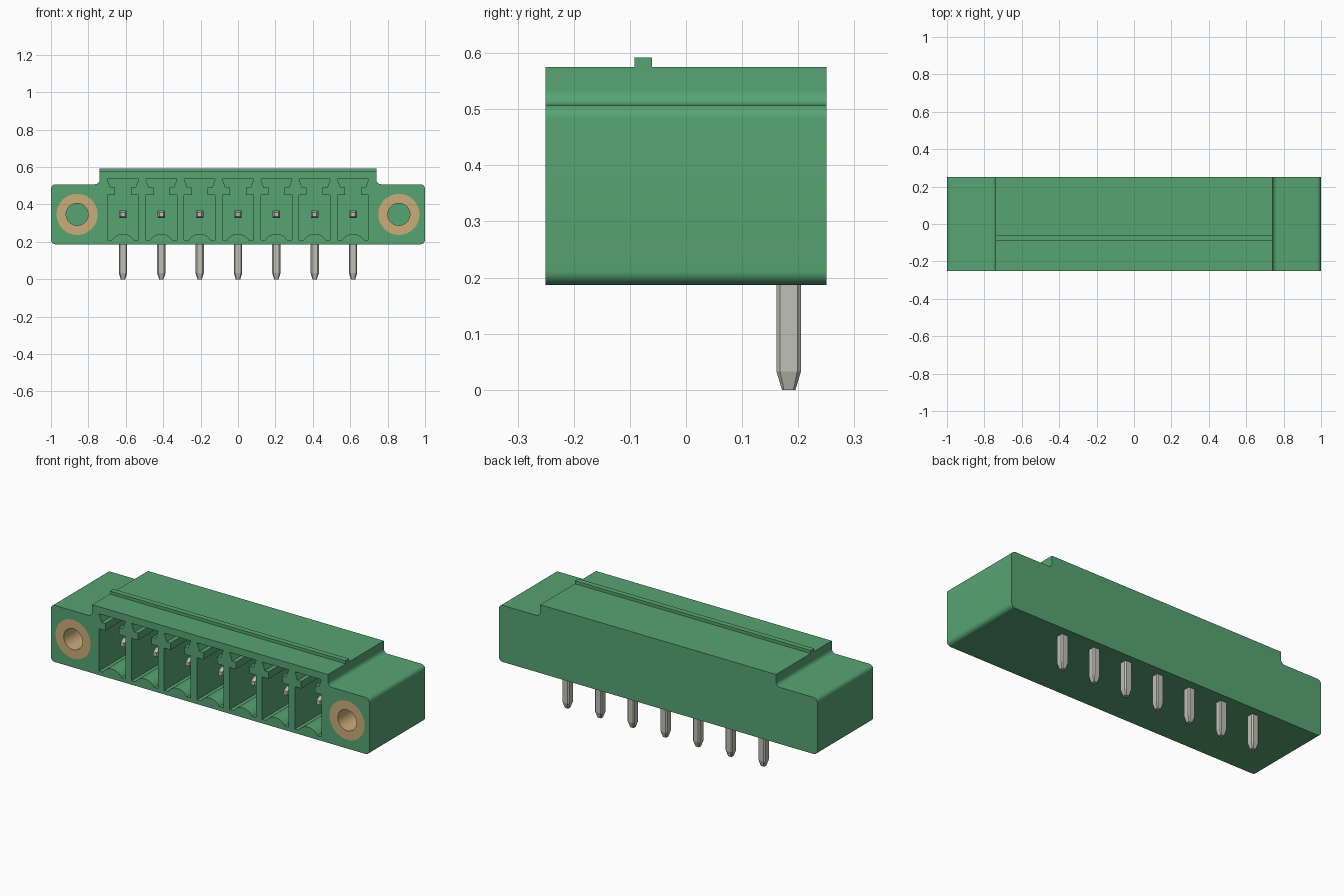
import bpy, bmesh, math
from mathutils import Vector

old = bpy.data.objects.get("Cube")
if old:
    bpy.data.objects.remove(old, do_unlink=True)


def material(name, rgb):
    m = bpy.data.materials.new(name)
    m.use_nodes = True
    m.diffuse_color = (*rgb, 1)
    m.node_tree.nodes["Principled BSDF"].inputs["Base Color"].default_value = (*rgb, 1)
    return m


GREEN = material("green plastic", (0.095, 0.37, 0.17))
BRASS = material("tan brass", (0.60, 0.42, 0.195))
METAL = material("pale grey metal", (0.53, 0.53, 0.465))

FRONT, BACK = -0.25, 0.25
PITCH, COUNT = 0.205, 7
AXIS_Z = 0.347
STATIONS = [(i - (COUNT - 1) / 2) * PITCH for i in range(COUNT)]


def finish(bm, name, mat):
    bmesh.ops.recalc_face_normals(bm, faces=bm.faces)
    mesh = bpy.data.meshes.new(name)
    bm.to_mesh(mesh)
    bm.free()
    mesh.materials.append(mat)
    obj = bpy.data.objects.new(name, mesh)
    bpy.context.collection.objects.link(obj)
    return obj


def loft(bm, rings, closed=False):
    """Skin a list of equal point rings; cap the ends unless closed."""
    loops = [[bm.verts.new(p) for p in ring] for ring in rings]
    n = len(loops[0])
    pairs = list(zip(loops, loops[1:])) + ([(loops[-1], loops[0])] if closed else [])
    for a, b in pairs:
        for i in range(n):
            j = (i + 1) % n
            bm.faces.new((a[i], a[j], b[j], b[i]))
    if not closed:
        bm.faces.new(loops[0])
        bm.faces.new(loops[-1])


def extrude_y(bm, outline, y0, y1):
    loft(bm, [[(x, y, z) for x, z in outline] for y in (y0, y1)])


def arc(cx, cz, r, start, end, steps=8):
    angles = [math.radians(start + (end - start) * i / steps) for i in range(steps + 1)]
    return [(cx + r * math.cos(a), cz + r * math.sin(a)) for a in angles]


def mirrored(half):
    """Complete a right-hand outline with its left-hand reflection."""
    return half + [(-x, z) for x, z in reversed(half)]


def smooth(obj):
    bpy.ops.object.select_all(action='DESELECT')
    obj.select_set(True)
    bpy.context.view_layer.objects.active = obj
    bpy.ops.object.shade_smooth_by_angle(angle=math.radians(30))


# Housing: rounded flanges with a taller middle section
R = 0.025
BOTTOM, FLANGE, TOP, SIDE = 0.187, 0.508, 0.575, 0.74
bm = bmesh.new()
outline = mirrored(arc(1 - R, BOTTOM + R, R, -90, 0)
                   + arc(1 - R, FLANGE - R, R, 0, 90)
                   + arc(SIDE + R, FLANGE + R, R, 270, 180)
                   + [(SIDE, TOP)])
extrude_y(bm, outline, FRONT, BACK)
housing = finish(bm, "housing", GREEN)

# Cutter: keyed contact pockets and the screw insert bores
POCKET_BACK, BORE_BACK = 0.13, 0.08
INSERT_X, OUTER, INNER = 0.86, 0.11, 0.059
bm = bmesh.new()
bump = arc(0, 0.175, 0.068, 90, 31, 6)
half = bump[1:] + [(0.083, 0.21), (0.083, 0.45), (0.043, 0.45),
                   (0.043, 0.49), (0.067, 0.49), (0.083, 0.535)]
pocket = mirrored(half)
for x in STATIONS:
    extrude_y(bm, [(x + px, pz) for px, pz in pocket], FRONT - 0.05, POCKET_BACK)
for side in (-1, 1):
    circle = arc(side * INSERT_X, AXIS_Z, OUTER, 0, 360, 48)[:-1]
    extrude_y(bm, circle, FRONT - 0.05, BORE_BACK)
cutter = finish(bm, "pocket_cutter", GREEN)
cutter.hide_render = True

cut = housing.modifiers.new("pockets", 'BOOLEAN')
cut.operation = 'DIFFERENCE'
cut.solver = 'EXACT'
cut.object = cutter
bpy.context.view_layer.objects.active = housing
bpy.ops.object.modifier_apply(modifier=cut.name)
bpy.data.objects.remove(cutter, do_unlink=True)
smooth(housing)

# Rib along the top
bm = bmesh.new()
extrude_y(bm, [(-SIDE, TOP - 0.01), (SIDE, TOP - 0.01), (SIDE, 0.592), (-SIDE, 0.592)],
          -0.092, -0.061)
finish(bm, "top_rib", GREEN)

# Threaded inserts in the flanges
for side, label in ((-1, "right"), (1, "left")):
    bm = bmesh.new()
    rings = []
    for r, y in ((OUTER, FRONT), (OUTER, BORE_BACK), (INNER, BORE_BACK), (INNER, FRONT)):
        circle = arc(side * INSERT_X, AXIS_Z, r, 0, 360, 48)[:-1]
        rings.append([(x, y, z) for x, z in circle])
    loft(bm, rings, closed=True)
    smooth(finish(bm, label + "_screw_insert", BRASS))


def section(centre, u, v, h, chamfer):
    """Square section of half width h with chamfered corners."""
    c = h - chamfer
    corners = [(h, -c), (h, c), (c, h), (-c, h), (-h, c), (-h, -c), (-c, -h), (c, -h)]
    return [centre + u * a + v * b for a, b in corners]


# Contact pins: a mating leg inside each pocket and a solder leg below
X, Y, Z = Vector((1, 0, 0)), Vector((0, 1, 0)), Vector((0, 0, 1))
LEG_Y = 0.183
for number, x in enumerate(STATIONS, 1):
    bm = bmesh.new()
    loft(bm, [section(Vector((x, y, AXIS_Z)), X, Z, h, h * 0.15)
              for y, h in ((-0.16, 0.011), (-0.13, 0.02), (LEG_Y, 0.02))])
    finish(bm, f"mating_pin_{number}", METAL)
    bm = bmesh.new()
    loft(bm, [section(Vector((x, LEG_Y, z)), X, Y, h, h * 0.3)
              for z, h in ((0, 0.012), (0.033, 0.022), (AXIS_Z, 0.022))])
    finish(bm, f"solder_pin_{number}", METAL)
